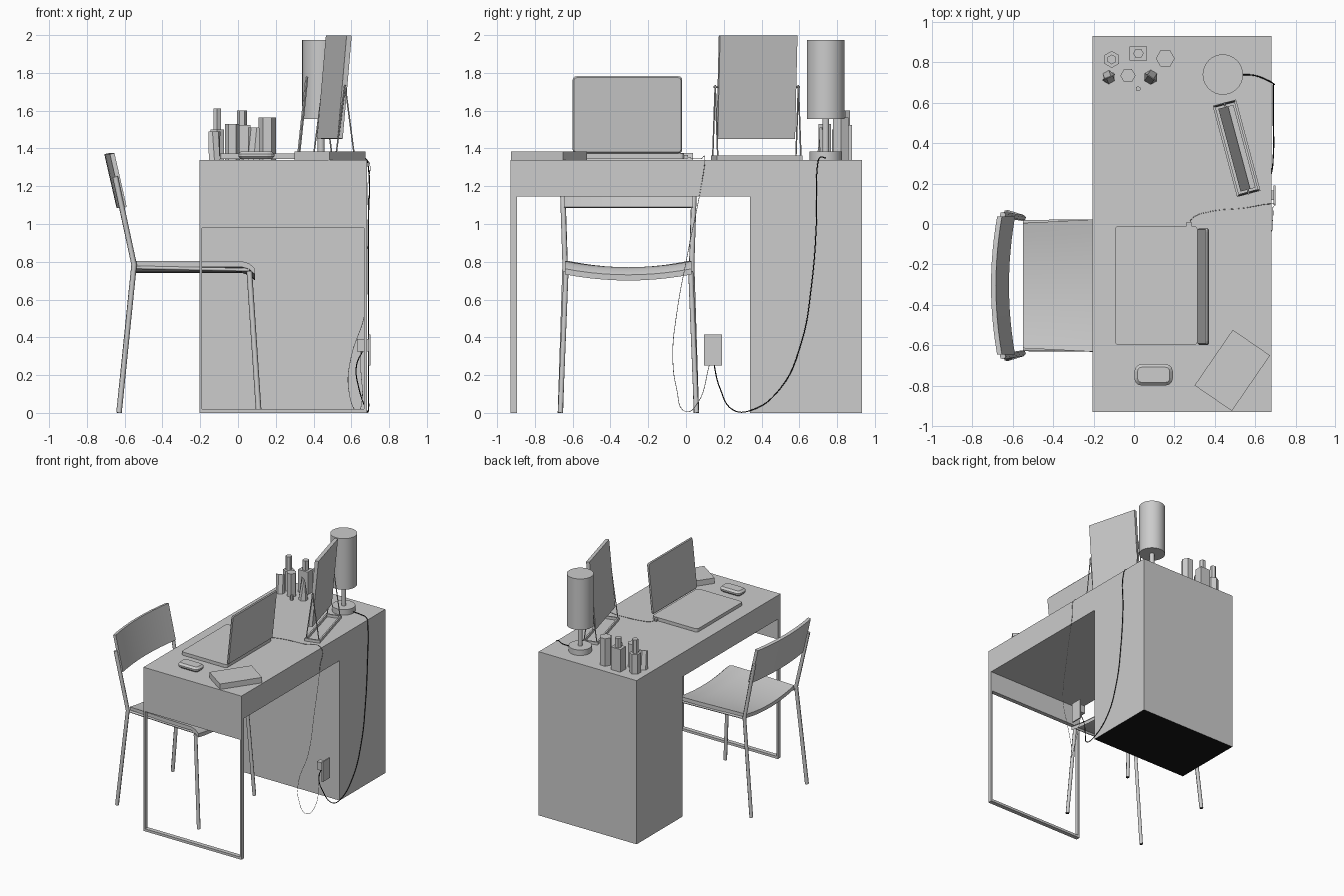
import bpy, bmesh, math
from mathutils import Vector, Matrix

if "Cube" in bpy.data.objects:
    bpy.data.objects.remove(bpy.data.objects["Cube"])

grey = bpy.data.materials.new("plain_grey")
grey.diffuse_color = (0.604, 0.604, 0.604, 1)
grey.use_nodes = True
grey.node_tree.nodes["Principled BSDF"].inputs["Base Color"].default_value = grey.diffuse_color
black = bpy.data.materials.new("black")
black.diffuse_color = (0.008, 0.008, 0.008, 1)
black.use_nodes = True
black.node_tree.nodes["Principled BSDF"].inputs["Base Color"].default_value = black.diffuse_color


def finish(name, bm, matrix=None):
    bmesh.ops.recalc_face_normals(bm, faces=bm.faces)
    me = bpy.data.meshes.new(name)
    bm.to_mesh(me)
    bm.free()
    me.materials.append(grey)
    ob = bpy.data.objects.new(name, me)
    if matrix:
        ob.matrix_world = matrix
    bpy.context.collection.objects.link(ob)
    return ob


def box(name, lo, hi, matrix=None, corner=0, axis=2, rim=0):
    """Box between two points; corners along an axis and the rims can be bevelled."""
    bm = bmesh.new()
    bmesh.ops.create_cube(bm, size=1)
    for v in bm.verts:
        v.co = [(lo[i] + hi[i]) / 2 + v.co[i] * (hi[i] - lo[i]) for i in range(3)]

    def along(e):
        return abs((e.verts[0].co - e.verts[1].co).normalized()[axis])
    if corner:
        bmesh.ops.bevel(bm, geom=[e for e in bm.edges if along(e) > 0.9], offset=corner,
                        segments=3, profile=0.5, affect='EDGES')
    if rim:
        bmesh.ops.bevel(bm, geom=[e for e in bm.edges if along(e) < 0.1], offset=rim,
                        segments=1, affect='EDGES')
    return finish(name, bm, matrix)


def prism(name, x, y, z0, z1, r, sides=6, turn=0, crimp=None):
    """Upright prism; crimp flattens the top onto a line at that angle."""
    bm = bmesh.new()
    bmesh.ops.create_cone(bm, cap_ends=True, segments=sides, radius1=r, radius2=r, depth=z1 - z0)
    if crimp is not None:
        d = Vector((math.cos(crimp), math.sin(crimp), 0))
        n = Vector((-d.y, d.x, 0))
        for v in bm.verts:
            if v.co.z > 0:
                v.co -= n * v.co.dot(n) * 0.94
    m = Matrix.Translation((x, y, (z0 + z1) / 2)) @ Matrix.Rotation(turn, 4, 'Z')
    return finish(name, bm, m)


def tube(name, pts, r, smooth=False, matrix=None, mat=grey):
    """Tube along a path, turned into a mesh."""
    cu = bpy.data.curves.new(name, 'CURVE')
    cu.dimensions = '3D'
    cu.bevel_depth, cu.bevel_resolution = r, 1
    cu.use_fill_caps = True
    cu.resolution_u = 6
    if smooth:
        sp = cu.splines.new('BEZIER')
        sp.bezier_points.add(len(pts) - 1)
        for b, p in zip(sp.bezier_points, pts):
            b.co = p
            b.handle_left_type = b.handle_right_type = 'AUTO'
    else:
        sp = cu.splines.new('POLY')
        sp.points.add(len(pts) - 1)
        for b, p in zip(sp.points, pts):
            b.co = (*p, 1)
    cu.materials.append(mat)
    ob = bpy.data.objects.new(name, cu)
    if matrix:
        ob.matrix_world = matrix
    bpy.context.collection.objects.link(ob)
    select(ob)
    bpy.ops.object.convert(target='MESH')
    return bpy.context.view_layer.objects.active


def select(ob):
    bpy.ops.object.select_all(action='DESELECT')
    ob.select_set(True)
    bpy.context.view_layer.objects.active = ob


def smooth(ob):
    select(ob)
    bpy.ops.object.shade_smooth_by_angle(angle=math.radians(35))


def black_underside(ob):
    """Paint the faces that rest on the floor."""
    ob.data.materials.append(black)
    for p in ob.data.polygons:
        if p.center.z < 0.012 and p.normal.z < -0.8:
            p.material_index = 1


def sheet(name, func, nu, nv, offset):
    """Thick curved sheet; func(u, v) gives the surface for u, v in 0..1."""
    bm = bmesh.new()
    layers = [[[bm.verts.new(func(i / nu, j / nv) + Vector(o)) for j in range(nv + 1)]
               for i in range(nu + 1)] for o in ((0, 0, 0), offset)]
    for g in layers:
        for i in range(nu):
            for j in range(nv):
                bm.faces.new((g[i][j], g[i + 1][j], g[i + 1][j + 1], g[i][j + 1]))
    a, b = layers
    rim = ([(i, 0) for i in range(nu)] + [(nu, j) for j in range(nv)]
           + [(i, nv) for i in range(nu, 0, -1)] + [(0, j) for j in range(nv, 0, -1)])
    for (i, j), (k, l) in zip(rim, rim[1:] + rim[:1]):
        bm.faces.new((a[i][j], a[k][l], b[k][l], b[i][j]))
    return finish(name, bm)


# Desk: top slab, cabinet, end panel and thin metal leg frame
X0, X1, TOP = -0.205, 0.682, 1.34
box("desk_top", (X0, -0.93, 1.145), (X1, 0.34, TOP))
black_underside(box("desk_cabinet", (X0, 0.34, 0), (X1, 0.932, TOP)))
box("desk_end_panel", (X0, -0.93, 0.98), (X1, -0.895, 1.145))
for n, x in (("front", X0), ("back", X1 - 0.014)):
    box("desk_leg_" + n, (x, -0.93, 0.0), (x + 0.014, -0.895, 0.98))
box("desk_foot_bar", (X0 + 0.014, -0.93, 0), (X1 - 0.014, -0.895, 0.02))

# Chair
CY = -0.305


def seat_surface(u, v):
    x = [-0.55, -0.4, -0.25, -0.1, 0.02, 0.06, 0.09][round(u * 6)]
    w = 0.31 + 0.025 * min(1, (x + 0.55) / 0.5)
    s = 2 * v - 1
    drop = 0.0 if x < 0.03 else (0.012 if x < 0.08 else 0.04)
    return Vector((x, CY + w * s, 0.803 - 0.032 * (1 - s * s) - drop))


def back_surface(u, v):
    s = 2 * v - 1
    z = 1.085 + 0.285 * u
    x = -0.613 - 0.228 * (z - 1.085) - 0.03 * (1 - s * s)
    return Vector((x, CY + 0.342 * s, z))


smooth(sheet("chair_seat", seat_surface, 6, 10, (0, 0, -0.03)))
smooth(sheet("chair_backrest", back_surface, 1, 12, (0.024, 0, 0.005)))
for n, s in (("left", 1), ("right", -1)):
    black_underside(tube("chair_rear_leg_" + n, [
        (-0.63, CY + s * 0.36, 0), (-0.55, CY + s * 0.335, 0.785),
        (-0.65, CY + s * 0.35, 1.25)], 0.015))
    black_underside(tube("chair_front_leg_" + n, [
        (0.11, CY + s * 0.36, 0), (0.06, CY + s * 0.33, 0.75)], 0.015))
    tube("chair_side_rail_" + n, [(-0.55, CY + s * 0.315, 0.77), (0.06, CY + s * 0.32, 0.757)], 0.01)

# Laptop with open screen
box("laptop_base", (-0.095, -0.6, TOP + 0.005), (0.315, -0.01, 1.372), None, 0.02, 2)
hinge = Matrix.Translation((0.318, 0, 1.375)) @ Matrix.Rotation(math.radians(6), 4, 'Y')
box("laptop_screen", (-0.004, -0.6, 0), (0.012, -0.02, 0.41), hinge, 0.02, 0, 0.007)

# Mouse and book lying askew
box("mouse", (0.002, -0.8, 1.343), (0.192, -0.694, 1.385), None, 0.035, 2, 0.015)
book = Matrix.Translation((0.487, -0.725, TOP)) @ Matrix.Rotation(math.radians(55.5), 4, 'Z')
box("book", (-0.167, -0.112, 0), (0.167, 0.112, 0.045), book)

# Tilting mirror on a wire stand
stand = Matrix.Translation((0.508, 0.375, 0)) @ Matrix.Rotation(math.radians(15), 4, 'Z')
panel = stand @ Matrix.Translation((0.002, 0, 1.725)) @ Matrix.Rotation(0.09, 4, 'Y')
box("mirror_panel", (-0.014, -0.212, -0.274), (0.014, 0.212, 0.274), panel)
for s in (-1, 1):
    box("mirror_base_long", (s * 0.054 - 0.006, -0.234, TOP), (s * 0.054 + 0.006, 0.234, 1.362), stand)
    box("mirror_base_short", (-0.048, s * 0.228 - 0.006, TOP), (0.048, s * 0.228 + 0.006, 1.362), stand)
    for t in (-1, 1):
        tube("mirror_strut", [(t * 0.052, s * 0.228, 1.35), (0, s * 0.228, 1.735)], 0.004, matrix=stand)
    tube("mirror_pivot", [(0, s * 0.2, 1.725), (0, s * 0.236, 1.725)], 0.005, matrix=stand)

# Table lamp
for n, z0, z1, r in (("base", TOP, 1.385, 0.086), ("stem", 1.385, 1.56, 0.018),
                     ("shade", 1.555, 1.973, 0.1)):
    smooth(prism("lamp_" + n, 0.44, 0.74, z0, z1, r, 32))

# Bottles, crimped tubes and jars
prism("tall_bottle", -0.11, 0.815, TOP, 1.5, 0.042)
prism("tall_bottle_cap", -0.11, 0.815, 1.5, 1.612, 0.024)
box("square_bottle", (-0.022, 0.81, TOP), (0.065, 0.88, 1.525))
prism("square_bottle_cap", 0.022, 0.845, 1.525, 1.602, 0.026, turn=math.pi / 6)
prism("wide_bottle", 0.155, 0.82, TOP, 1.565, 0.047, turn=math.pi / 6)
prism("small_bottle", -0.03, 0.735, TOP, 1.53, 0.038, turn=math.pi / 6)
prism("left_tube", -0.125, 0.727, TOP, 1.49, 0.034, crimp=math.radians(20))
prism("right_tube", 0.083, 0.727, TOP, 1.51, 0.036, crimp=math.radians(-35))
prism("tiny_jar", 0.02, 0.67, TOP, 1.38, 0.013)

# Wall outlet and plug
box("outlet_plate", (0.692, 0.095, 0.25), (0.702, 0.19, 0.415))
box("outlet_plug", (0.63, 0.12, 0.325), (0.695, 0.165, 0.39))

# Cords
tube("lamp_cord", [(0.52, 0.74, 1.352), (0.6, 0.735, 1.35), (0.675, 0.705, 1.347),
                   (0.69, 0.695, 1.3), (0.69, 0.69, 1.0), (0.69, 0.665, 0.68),
                   (0.69, 0.61, 0.37), (0.69, 0.5, 0.13), (0.69, 0.34, 0.012),
                   (0.68, 0.25, 0.015), (0.64, 0.18, 0.13), (0.627, 0.15, 0.25),
                   (0.66, 0.14, 0.33)], 0.003, True, mat=black)
tube("laptop_cord", [(0.27, -0.01, 1.36), (0.29, 0.03, 1.348), (0.37, 0.06, 1.345),
                     (0.55, 0.08, 1.345), (0.68, 0.1, 1.345), (0.687, 0.08, 1.2),
                     (0.685, 0.01, 0.85), (0.67, -0.05, 0.52), (0.6, -0.07, 0.3),
                     (0.585, -0.05, 0.13), (0.63, 0, 0.006), (0.655, 0.06, 0.05),
                     (0.65, 0.12, 0.24), (0.65, 0.14, 0.33)], 0.0016, True)
box("laptop_cord_plug", (0.26, -0.012, 1.347), (0.285, 0.01, 1.365))
